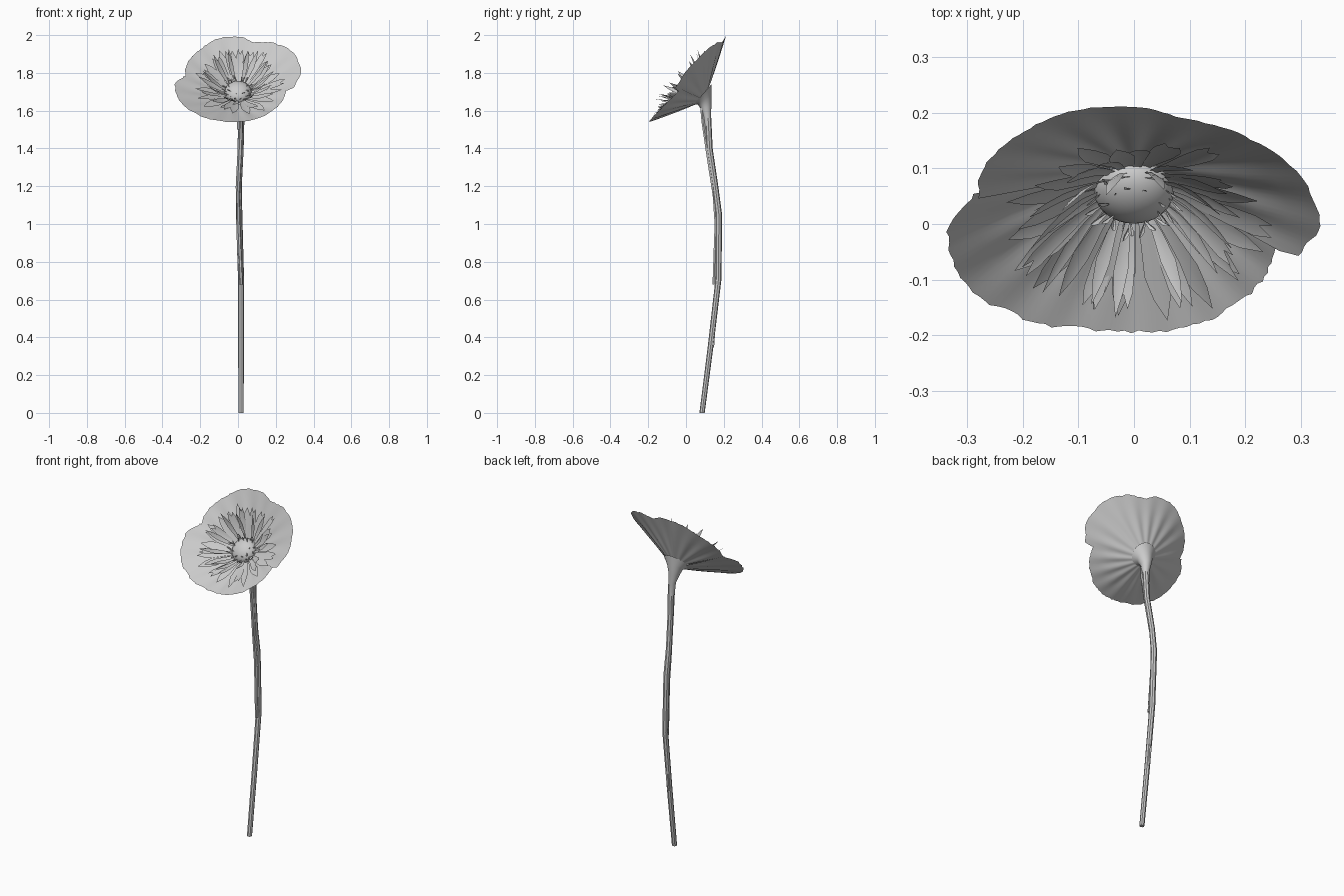
import bpy, bmesh, random
from math import sin, cos, radians, pi
from mathutils import Vector, Matrix

random.seed(4)
if "Cube" in bpy.data.objects:
    bpy.data.objects.remove(bpy.data.objects["Cube"], do_unlink=True)

grey = bpy.data.materials.new("plain_grey")
grey.use_nodes = True
tone = (0.6, 0.6, 0.6, 1)
grey.diffuse_color = tone
grey.node_tree.nodes["Principled BSDF"].inputs["Base Color"].default_value = tone

# Flower head frame: throat point, across, up the face, and facing axis
THROAT = Vector((0, 0.10, 1.66))
ACROSS = Vector((1, 0, 0))
UPWARD = Vector((0, 0.67, 0.742))
FACING = Vector((0, -0.742, 0.67))


def head(angle, r, h, side=0.0):
    """Point on the flower head from angle, radius, height and sideways shift."""
    c, s = cos(angle), sin(angle)
    return THROAT + ACROSS * (r * c - side * s) + UPWARD * (r * s + side * c) + FACING * h


def finish(name, bm, smooth=40):
    bmesh.ops.remove_doubles(bm, verts=bm.verts, dist=0.0001)
    mesh = bpy.data.meshes.new(name)
    bm.to_mesh(mesh)
    bm.free()
    ob = bpy.data.objects.new(name, mesh)
    bpy.context.collection.objects.link(ob)
    mesh.materials.append(grey)
    if smooth:
        bpy.ops.object.select_all(action="DESELECT")
        ob.select_set(True)
        bpy.context.view_layer.objects.active = ob
        bpy.ops.object.shade_smooth_by_angle(angle=radians(smooth))
    return ob


def loft(bm, rows, closed=False):
    rings = [[bm.verts.new(p) for p in row] for row in rows]
    for a, b in zip(rings, rings[1:]):
        n = len(a)
        for i in range(n if closed else n - 1):
            j = (i + 1) % n
            bm.faces.new((a[i], a[j], b[j], b[i]))
    return rings


def tube(name, path, sides=8):
    """Tube through (x, y, z, radius) points with capped ends."""
    bm = bmesh.new()
    rows = [[(x + r * cos(2 * pi * i / sides), y + r * sin(2 * pi * i / sides), z)
             for i in range(sides)] for x, y, z, r in path]
    rings = loft(bm, rows, True)
    bm.faces.new(rings[0][::-1])
    bm.faces.new(rings[-1])
    return finish(name, bm)


# Stem with two slim strands running beside it
tube("stem", [(.016, .085, .0, .014), (.016, .13, .35, .015), (.016, .172, .71, .016),
              (.006, .174, 1.05, .017), (.004, .155, 1.2, .016), (.014, .125, 1.4, .016),
              (.017, .117, 1.56, .017)])
tube("front_strand", [(.018, .148, .68, .009), (.004, .16, 1.0, .01), (.0, .15, 1.15, .01),
                      (.012, .116, 1.38, .012), (.018, .09, 1.54, .009), (.012, .082, 1.63, .009)], 6)
tube("lower_strand", [(.016, .141, .35, .009), (.018, .166, .7, .01), (.01, .165, .85, .006)], 6)

# Receptacle flaring from the stem into the head
bm = bmesh.new()
rows = []
for y, z, tilt, r in [(.117, 1.50, 0, .016), (.112, 1.57, 4, .020), (.106, 1.62, 18, .030),
                      (.098, 1.66, 36, .045), (.086, 1.685, 48, .072)]:
    turn = Matrix.Rotation(radians(tilt), 3, "X")
    rows.append([Vector((.012 if z < 1.6 else .004, y, z)) +
                 turn @ Vector((r * cos(a * pi / 14), r * sin(a * pi / 14), 0)) for a in range(28)])
loft(bm, rows, True)
finish("receptacle", bm, 60)


# Two broad outer petals forming the dish, from (degrees, rim radius)
def dish(name, rim, drop):
    bm = bmesh.new()
    rows = []
    steps = 72
    first, last = rim[0][0], rim[-1][0]
    for i in range(steps + 1):
        deg = first + (last - first) * i / steps
        for (a, ra), (b, rb) in zip(rim, rim[1:]):
            if a <= deg <= b:
                t = (deg - a) / (b - a)
                r = ra + (rb - ra) * (t * t * (3 - 2 * t))
                break
        r += random.uniform(-.003, .003)
        ang = radians(deg)
        slope = .47 + .05 * cos(ang) - .03 * sin(ang)
        row = []
        for k in range(6):
            t = k / 5
            ripple = .003 * sin(ang * 17) * t * (1 - t) * 4
            row.append(head(ang, .05 + (r - .05) * t,
                            .022 + (slope * r - .022) * t + ripple - drop))
        rows.append(row)
    loft(bm, rows)
    finish(name, bm, 60)


dish("upper_outer_petal", [(-14, .27), (-11, .305), (12, .34), (35, .342), (52, .326), (74, .297),
                           (90, .32), (108, .327), (130, .312), (152, .305), (170, .285)], 0)
dish("lower_outer_petal", [(168, .295), (185, .336), (209, .338), (230, .317), (254, .292),
                           (270, .285), (290, .285), (316, .276), (350, .26)], .005)

# Petal outlines: (edge position, midrib position, half width)
POINTED = [(0, 0, .3), (.3, .3, .65), (.6, .6, 1), (.8, .82, .7), (1, 1, 0)]
NOTCHED = [(0, 0, .3), (.3, .3, .6), (.6, .6, .95), (.82, .85, 1), (.97, .86, .6)]


def petal_ring(name, count, base, tip, width, shift, shapes, bow=.0):
    bm = bmesh.new()
    for i in range(count):
        ang = 2 * pi * (i + shift + random.uniform(-.22, .22)) / count
        r1 = tip[0] * random.uniform(.86, 1.06)
        h1 = tip[1] * random.uniform(.93, 1.07)
        w = width * random.uniform(.8, 1.15)
        twist = random.uniform(-.35, .35)
        sway = random.uniform(-.02, .02)
        rows = []
        for edge, mid, half in random.choice(shapes):
            row = []
            for side, t in ((-1, edge), (0, mid), (1, edge)):
                r = base[0] + (r1 - base[0]) * t
                h = base[1] + (h1 - base[1]) * t - bow * sin(pi * t)
                lift = .004 * abs(side) * half + twist * side * half * w * t
                row.append(head(ang, r, max(h + lift, .5 * r + .004), side * half * w + sway * t))
            rows.append(row)
        loft(bm, rows)
    finish(name, bm, 30)


# Three rings of slender petals, rising toward the middle
petal_ring("outer_petal_ring", 19, (.05, .045), (.245, .142), .022, 0, [POINTED, POINTED, NOTCHED])
petal_ring("middle_petal_ring", 15, (.05, .05), (.212, .165), .018, .4, [POINTED, NOTCHED], .012)
petal_ring("inner_petal_ring", 11, (.055, .06), (.182, .205), .013, .2, [POINTED], .02)

# Domed centre
bm = bmesh.new()
rows = []
for k in range(9):
    t = k / 8 * pi / 2
    rows.append([head(2 * pi * i / 28, .072 * cos(t), .052 + .05 * sin(t)) for i in range(28)])
loft(bm, rows, True)
finish("flower_centre", bm, 60)

# Small florets curling off the dome
petal_ring("outer_florets", 15, (.062, .075), (.088, .095), .005, 0, [POINTED])
petal_ring("inner_florets", 9, (.045, .09), (.066, .106), .005, .5, [POINTED])
